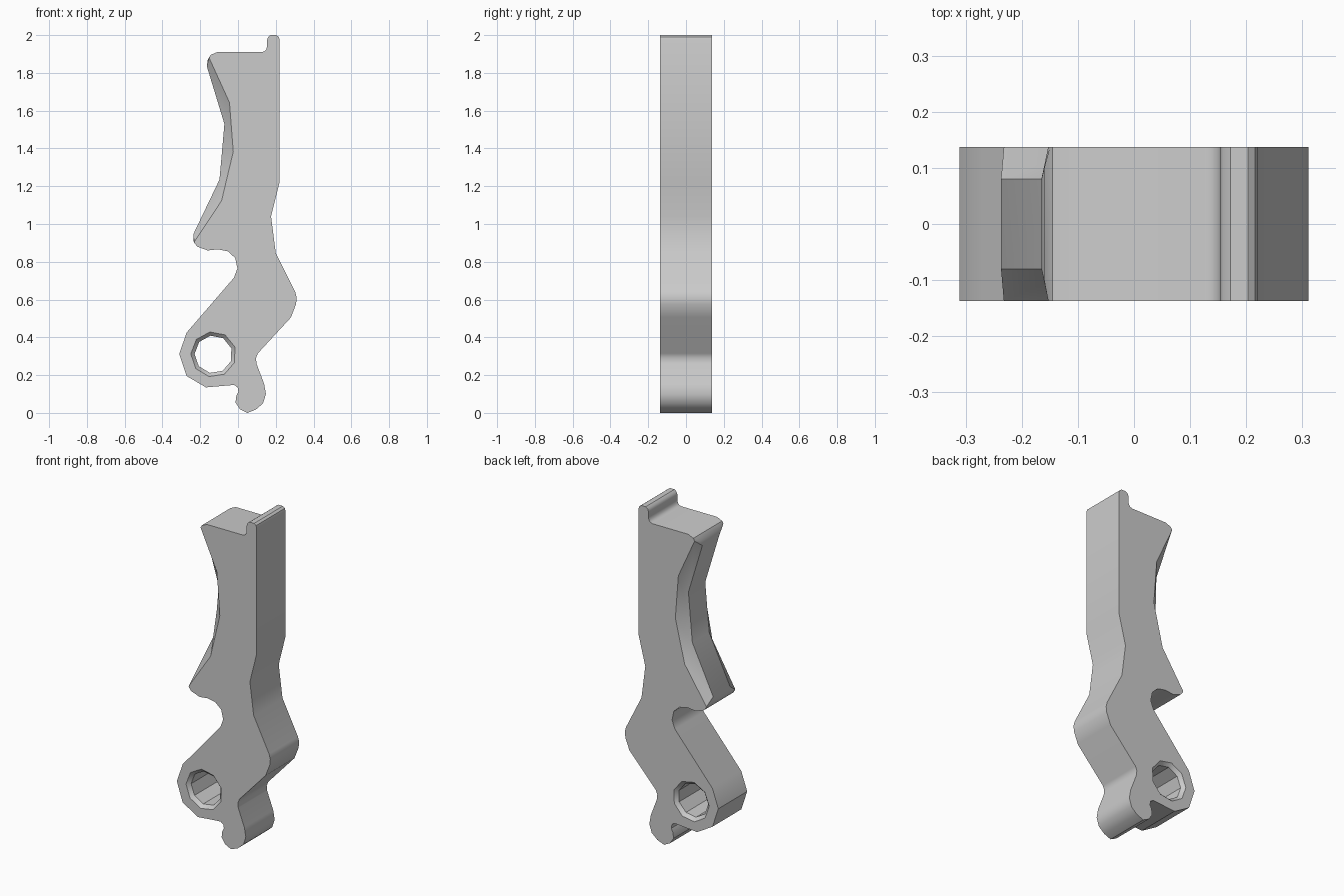
import bpy
import bmesh
from math import cos, sin, radians

cube = bpy.data.objects.get("Cube")
if cube:
    bpy.data.objects.remove(cube, do_unlink=True)

HALF = 0.137          # half thickness of the lever
SPINE = 0.08          # half width left between the finger chamfers

# Outline (x, z), clockwise from the top step down the straight back edge
body = [
    (-.11, 1.91), (.125, 1.91), (.14, 1.914), (.15, 1.925), (.154, 1.94),
    (.154, 1.975), (.159, 1.99), (.172, 2), (.203, 2), (.216, 1.99), (.22, 1.975),
    (.22, 1.22), (.175, 1.04), (.2, .845), (.303, .64), (.311, .61), (.307, .575),
    (.28, .505), (.105, .315), (.095, .29), (.098, .26), (.138, .155), (.148, .1),
    (.132, .05), (.095, .018), (.05, 0), (.01, .02), (-.013, .055), (-.009, .09),
    (.002, .112), (-.002, .135), (-.02, .148), (-.045, .146), (-.17, .135),
    (-.272, .195), (-.311, .313), (-.272, .425), (-.022, .715), (-.003, .765),
    (-.015, .82), (-.053, .855), (-.105, .866), (-.16, .86), (-.215, .88),
]
# Finger grip: the spine line, and where its chamfers meet the flat sides
grip_spine = [(-.235, .91), (-.237, .945), (-.098, 1.235), (-.085, 1.38),
              (-.072, 1.53), (-.165, 1.835), (-.16, 1.87)]
grip_side = [(-.229, .897), (-.232, .905), (-.087, 1.123), (-.025, 1.383),
             (-.045, 1.643), (-.153, 1.88), (-.15, 1.886)]
grip_end = [(-.145, 1.895)]

bm = bmesh.new()


def add_loop(points, depths):
    return [bm.verts.new((x, y, z)) for (x, z), y in zip(points, depths)]


def bridge(a, b):
    for i in range(len(a)):
        j = (i + 1) % len(a)
        bm.faces.new((a[i], a[j], b[j], b[i]))


def ring_edges(loop):
    return [bm.edges.get((loop[i - 1], loop[i])) for i in range(len(loop))]


def side_loop(sign):
    points = body + grip_side + grip_end
    return add_loop(points, [sign * HALF] * len(points))


def spine_loop(sign):
    points = body + grip_spine + grip_end
    depths = [sign * SPINE] * len(points)
    first = len(body)
    for i in (first, first + len(grip_spine) - 1):
        depths[i] = sign * 0.1
    return add_loop(points, depths)


def hole_loop(radius, y):
    angles = [radians(99 - 40 * i) for i in range(9)]
    points = [(-.13 + radius * cos(a), .31 + radius * sin(a)) for a in angles]
    return add_loop(points, [y] * 9)


# Outer walls with the chamfered grip
outer = [side_loop(-1), spine_loop(-1), spine_loop(1), side_loop(1)]
# Pivot hole with a countersink at each end
inner = [hole_loop(.12, -HALF), hole_loop(.1, -HALF + .02),
         hole_loop(.1, HALF - .02), hole_loop(.12, HALF)]
for loops in (outer, inner):
    for a, b in zip(loops, loops[1:]):
        bridge(a, b)

# Flat sides around the hole
for k in (0, -1):
    edges = ring_edges(outer[k]) + ring_edges(inner[k])
    bmesh.ops.triangle_fill(bm, edges=edges, use_beauty=True)

bmesh.ops.recalc_face_normals(bm, faces=bm.faces[:])
mesh = bpy.data.meshes.new("lever")
bm.to_mesh(mesh)
bm.free()

lever = bpy.data.objects.new("lever", mesh)
bpy.context.collection.objects.link(lever)

grey = bpy.data.materials.new("plain grey")
grey.use_nodes = True
colour = (.6, .6, .6, 1)
grey.diffuse_color = colour
grey.node_tree.nodes["Principled BSDF"].inputs["Base Color"].default_value = colour
mesh.materials.append(grey)

bpy.ops.object.select_all(action="DESELECT")
lever.select_set(True)
bpy.context.view_layer.objects.active = lever
bpy.ops.object.shade_smooth_by_angle(angle=radians(35))
